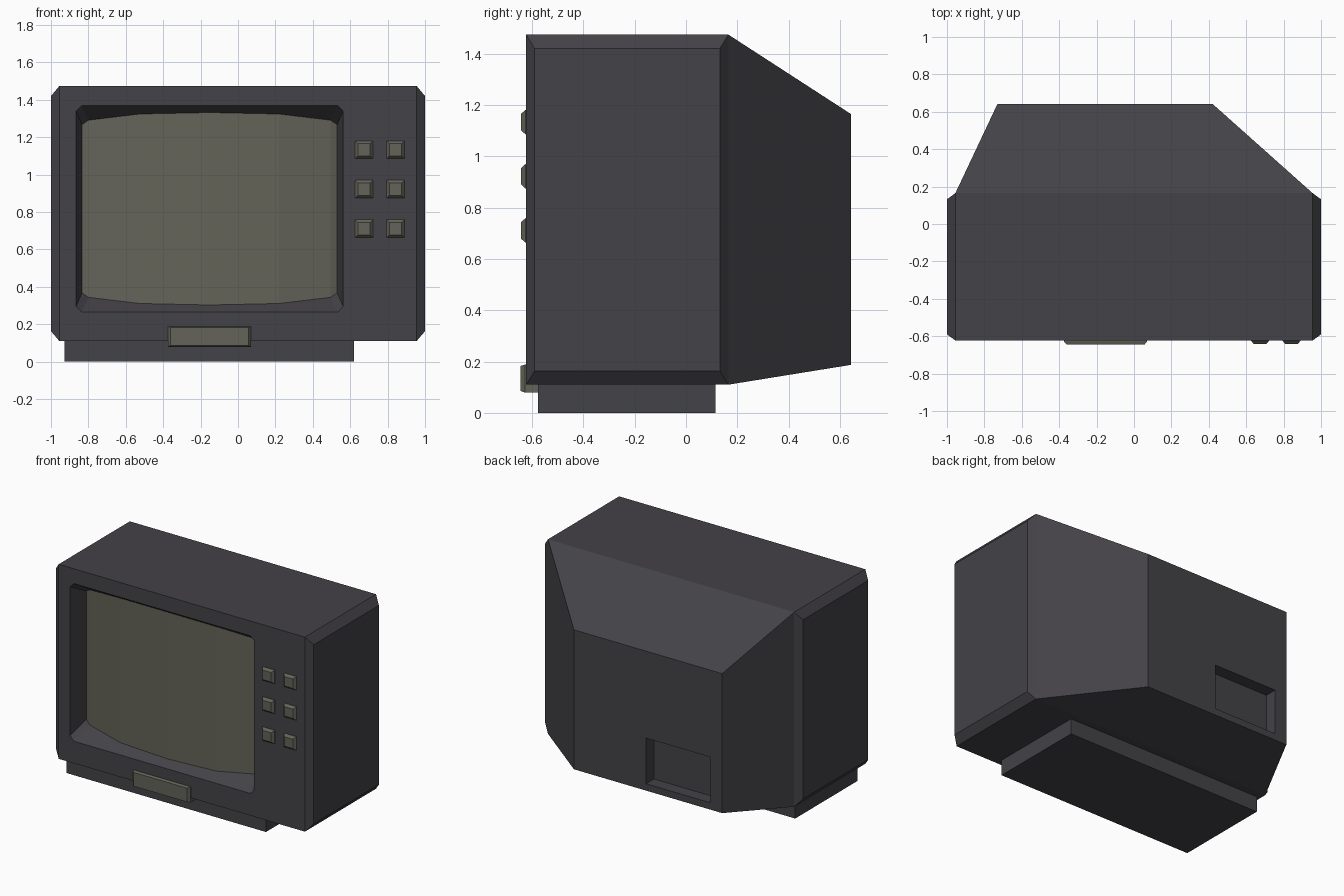
import bpy, bmesh

if "Cube" in bpy.data.objects:
    bpy.data.objects.remove(bpy.data.objects["Cube"])


def material(name, rgb):
    m = bpy.data.materials.new(name)
    m.diffuse_color = (*rgb, 1)
    m.use_nodes = True
    m.node_tree.nodes["Principled BSDF"].inputs["Base Color"].default_value = m.diffuse_color
    return m


CASE = material("charcoal_plastic", (0.057, 0.054, 0.063))
OLIVE = material("olive_grey", (0.127, 0.127, 0.100))


def build(name, faces, mat, recalc=True):
    """Make an object from a list of faces given as point lists."""
    bm = bmesh.new()
    cache = {}
    for f in faces:
        vs = []
        for p in f:
            if p not in cache:
                cache[p] = bm.verts.new(p)
            vs.append(cache[p])
        bm.faces.new(vs)
    if recalc:
        bmesh.ops.recalc_face_normals(bm, faces=bm.faces)
    me = bpy.data.meshes.new(name)
    bm.to_mesh(me)
    bm.free()
    me.materials.append(mat)
    ob = bpy.data.objects.new(name, me)
    bpy.context.collection.objects.link(ob)
    return ob


def rect(x0, x1, z0, z1, y):
    return [(x0, y, z0), (x1, y, z0), (x1, y, z1), (x0, y, z1)]


def bridge(a, b):
    n = len(a)
    return [[a[i], a[(i + 1) % n], b[(i + 1) % n], b[i]] for i in range(n)]


def loft(name, rings, mat):
    faces = [rings[0], rings[-1]]
    for a, b in zip(rings, rings[1:]):
        faces += bridge(a, b)
    return build(name, faces, mat)


FY = -0.623                                   # front plane

# Cabinet: main block, tapered back
front = rect(-0.955, 0.955, 0.11, 1.474, FY)
mid = rect(-0.955, 0.955, 0.11, 1.474, 0.165)
back = rect(-0.73, 0.42, 0.187, 1.165, 0.642)
faces = [f for k, f in enumerate(bridge(front, mid)) if k in (0, 2)]
faces += bridge(mid, back)

# Raised side panels
for s, (i, j) in ((-1, (0, 3)), (1, (1, 2))):
    outer = [front[i], mid[i], mid[j], front[j]]
    inner = [(s, -0.59, 0.163), (s, 0.132, 0.163), (s, 0.132, 1.42), (s, -0.59, 1.42)]
    faces += bridge(outer, inner) + [inner]

# Socket recess in the back
hole = rect(-0.637, -0.14, 0.235, 0.555, 0.642)
floor = rect(-0.637, -0.14, 0.235, 0.555, 0.555)
faces += bridge(back, hole) + bridge(hole, floor) + [floor]

# Front face around the chamfered screen opening
x0, x1, z0, z1, c = -0.866, 0.562, 0.265, 1.37, 0.03
o = [(x, FY, z) for x, z in (
    (x0, z0 + c), (x0 + c, z0), (x1 - c, z0), (x1, z0 + c),
    (x1, z1 - c), (x1 - c, z1), (x0 + c, z1), (x0, z1 - c))]
for i in range(4):
    j = (i + 1) % 4
    faces.append([front[i], o[2 * i], o[2 * i + 1]])
    faces.append([front[i], o[2 * i + 1], o[2 * j], front[j]])

# Sloping walls down to the bulged screen
xs = [-0.834, -0.80, -0.525, -0.152, 0.22, 0.495, 0.53]
depth = [0.135, 0.12, 0.07, 0.057, 0.07, 0.12, 0.135]
inset = [0.103, 0.079, 0.046, 0.038, 0.046, 0.079, 0.103]
b = [(x, FY + d, z0 + e) for x, d, e in zip(xs, depth, inset)]
t = [(x, FY + d, z1 - e) for x, d, e in zip(xs, depth, inset)]
faces += [
    [o[0], o[1], b[1], b[0]], [o[1], o[2]] + b[5:0:-1],
    [o[2], o[3], b[6], b[5]], [o[3], o[4], t[6], b[6]],
    [o[4], o[5], t[5], t[6]], [o[5], o[6]] + t[1:6],
    [o[6], o[7], t[0], t[1]], [o[7], o[0], b[0], t[0]]]
build("cabinet", faces, CASE)

# Screen
build("screen", [[b[i], b[i + 1], t[i + 1], t[i]] for i in range(6)], OLIVE, False)

# Base plinth
loft("base", [rect(-0.927, 0.62, 0, 0.11, -0.576), rect(-0.927, 0.62, 0, 0.11, 0.114)], CASE)

# Front flap
loft("front_flap", [rect(-0.36, 0.056, 0.086, 0.183, -0.645),
                    rect(-0.375, 0.07, 0.079, 0.188, -0.628),
                    rect(-0.375, 0.07, 0.079, 0.188, -0.576)], OLIVE)

# Buttons
for r, z in enumerate((1.133, 0.922, 0.711)):
    for k, x in enumerate((0.674, 0.842)):
        loft(f"button_{r}_{k}", [
            rect(x - h, x + h, z - h, z + h, y)
            for h, y in ((0.033, -0.642), (0.048, -0.625), (0.048, FY))], OLIVE)
